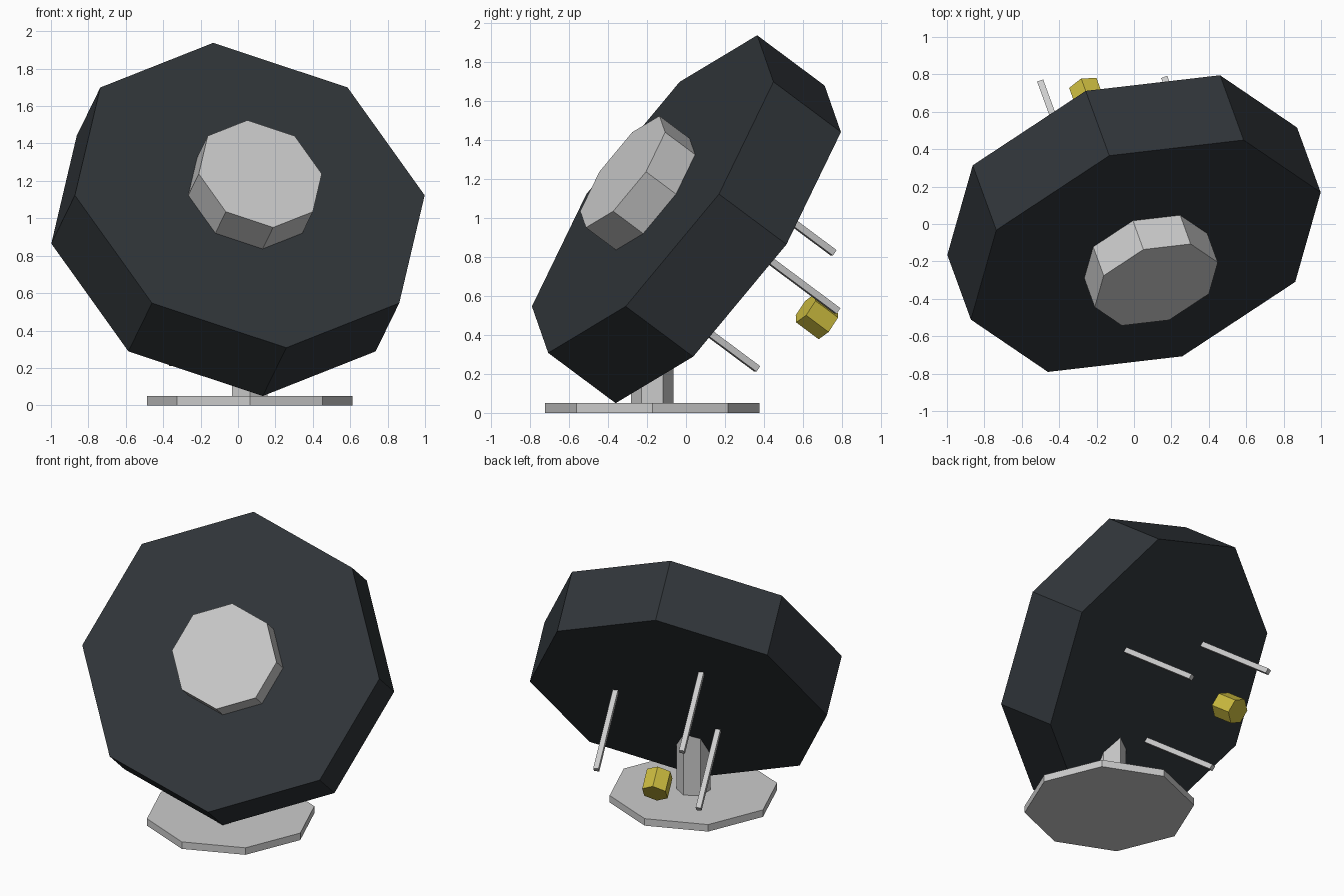
import bpy
from math import radians, sin, cos
from mathutils import Matrix, Vector

if "Cube" in bpy.data.objects:
    bpy.data.objects.remove(bpy.data.objects["Cube"])

# Dish frame: local z is the dish axis, origin at the centre of the front face
FRAME = (Matrix.Translation((0.063, -0.171, 1.123))
         @ Matrix.Rotation(radians(20), 4, 'Z')
         @ Matrix.Rotation(radians(55), 4, 'X'))


def material(name, colour):
    m = bpy.data.materials.new(name)
    m.diffuse_color = (*colour, 1)
    m.use_nodes = True
    m.node_tree.nodes["Principled BSDF"].inputs["Base Color"].default_value = m.diffuse_color
    return m


def prism(name, sides, radius, z0, z1, centre=(0, 0), frame=Matrix(), mat=None, turn=0):
    """Upright flat-sided prism from z0 to z1, placed in the given frame."""
    bpy.ops.mesh.primitive_cylinder_add(vertices=sides, radius=radius, depth=z1 - z0)
    ob = bpy.context.object
    ob.name = name
    place = Matrix.Translation(Vector((*centre, (z0 + z1) / 2)))
    ob.data.transform(frame @ place @ Matrix.Rotation(turn, 4, 'Z'))
    if mat:
        ob.data.materials.append(mat)
    return ob


dark = material("dark_panel", (0.03, 0.036, 0.042))
yellow = material("yellow_feed", (0.6, 0.5, 0.05))

# Base plate and post
stand = (0.063, -0.173)
prism("base_plate", 8, 0.55, 0, 0.05, stand)
prism("post", 6, 0.11, 0.05, 0.6, stand)

# Dish drum and the hub on its front
prism("dish", 8, 0.995, -0.45, 0, frame=FRAME, mat=dark)
prism("front_hub", 8, 0.35, -0.02, 0.2, frame=FRAME)

# Three square feed arms behind the dish
for i in range(3):
    a = radians(120 * i)
    prism(f"feed_arm_{i + 1}", 4, 0.0245, -1.045, -0.44,
          (0.42 * cos(a), 0.42 * sin(a)), FRAME, turn=radians(45))

# Feed horn on the dish axis
prism("feed_horn", 6, 0.09, -1.17, -1.02, frame=FRAME, mat=yellow)
